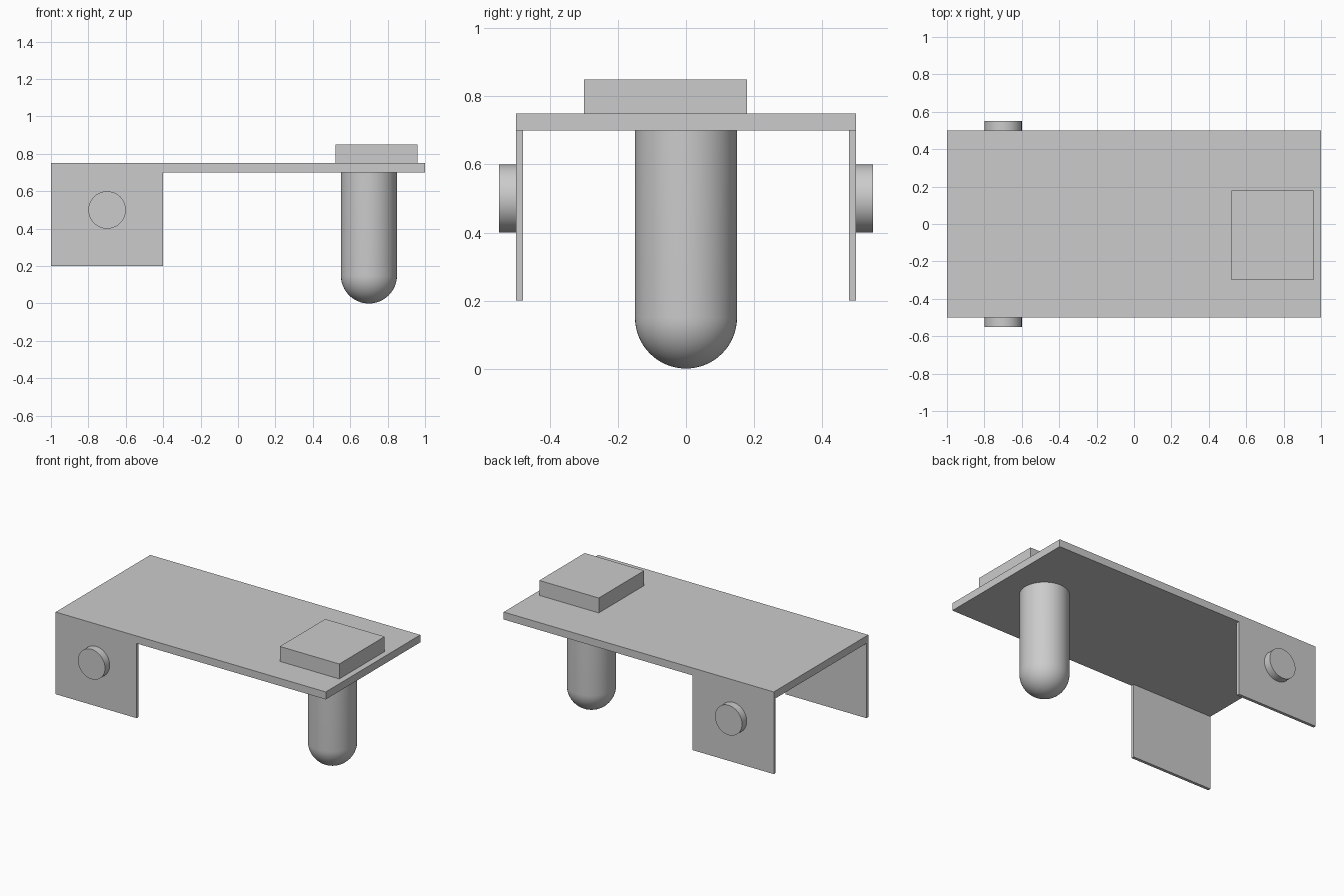
import bpy
import bmesh
import math
from mathutils import Matrix, Vector

cube = bpy.data.objects.get("Cube")
if cube:
    bpy.data.objects.remove(cube, do_unlink=True)

# Single plain grey
grey = bpy.data.materials.new("plain grey")
grey.use_nodes = True
colour = (0.6, 0.6, 0.6, 1)
grey.diffuse_color = colour
grey.node_tree.nodes["Principled BSDF"].inputs["Base Color"].default_value = colour


def finish(name, bm, smooth=False):
    bmesh.ops.recalc_face_normals(bm, faces=bm.faces)
    mesh = bpy.data.meshes.new(name)
    bm.to_mesh(mesh)
    bm.free()
    mesh.materials.append(grey)
    obj = bpy.data.objects.new(name, mesh)
    bpy.context.collection.objects.link(obj)
    if smooth:
        bpy.ops.object.select_all(action="DESELECT")
        obj.select_set(True)
        bpy.context.view_layer.objects.active = obj
        bpy.ops.object.shade_smooth_by_angle(angle=math.radians(35))
    return obj


def box(name, low, high):
    low, high = Vector(low), Vector(high)
    bm = bmesh.new()
    place = Matrix.Translation((low + high) / 2) @ Matrix.Diagonal((*(high - low), 1))
    bmesh.ops.create_cube(bm, size=1, matrix=place)
    return finish(name, bm)


# Deck and the raised block on it
box("deck", (-1, -0.5, 0.7), (1, 0.5, 0.75))
box("raised_block", (0.52, -0.3, 0.75), (0.96, 0.18, 0.85))

# Side plates with a round pin on each outer face
for side, s in (("front", -1), ("back", 1)):
    y0, y1 = sorted((s * 0.48, s * 0.5))
    box(side + "_side_plate", (-1, y0, 0.2), (-0.4, y1, 0.7))
    bm = bmesh.new()
    place = Matrix.Translation((-0.7, s * 0.525, 0.5)) @ Matrix.Rotation(math.pi / 2, 4, "X")
    bmesh.ops.create_cone(bm, cap_ends=True, segments=64, radius1=0.1, radius2=0.1,
                          depth=0.05, matrix=place)
    finish(side + "_pin", bm, smooth=True)

# Round-ended post: a quarter arc and a straight side, spun about its axis
radius, steps = 0.15, 16
bm = bmesh.new()
angles = [math.pi / 2 * i / steps for i in range(steps + 1)]
points = [(0.7 + radius * math.sin(a), 0, radius - radius * math.cos(a)) for a in angles]
points += [(0.7 + radius, 0, 0.7), (0.7, 0, 0.7)]
verts = [bm.verts.new(p) for p in points]
edges = [bm.edges.new(pair) for pair in zip(verts, verts[1:])]
bmesh.ops.spin(bm, geom=verts + edges, cent=(0.7, 0, 0), axis=(0, 0, 1),
               angle=math.tau, steps=64, use_merge=False)
bmesh.ops.remove_doubles(bm, verts=bm.verts, dist=0.0001)
finish("round_ended_post", bm, smooth=True)
